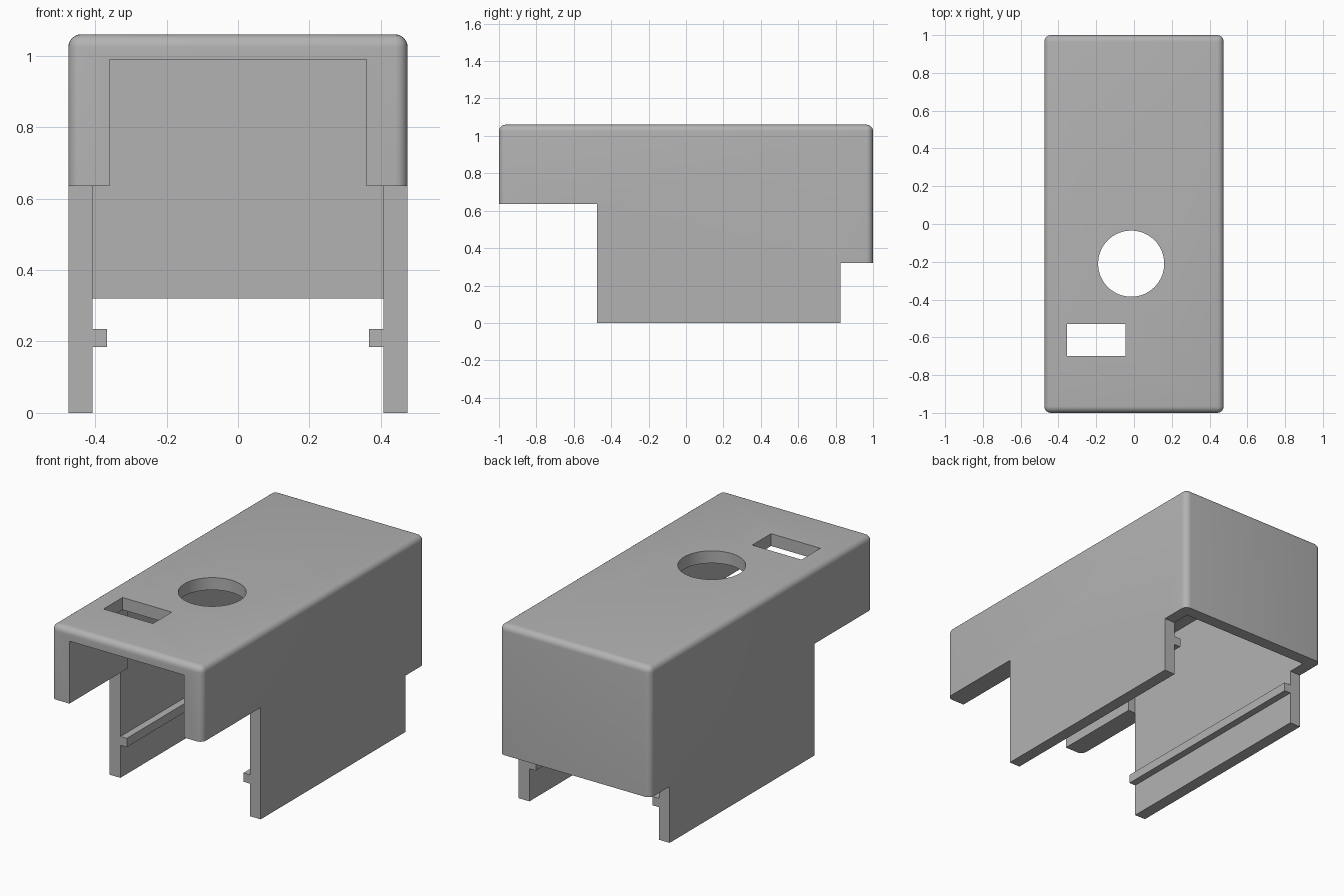
import bpy, bmesh, math

default = bpy.data.objects.get("Cube")
if default:
    bpy.data.objects.remove(default, do_unlink=True)

# Main dimensions
W, L, H = 0.475, 1.0, 1.06      # half width, half length, height
INNER = 0.407                   # half width of the cavity
CEILING = 0.99
OPEN = 0.36                     # half width of the front opening
NOTCH_Y, NOTCH_Z = -0.475, 0.635
BACK_Y, BACK_Z = 0.825, 0.32

grey = bpy.data.materials.new("plain_grey")
grey.use_nodes = True
colour = (0.45, 0.45, 0.45, 1)
grey.diffuse_color = colour
grey.node_tree.nodes["Principled BSDF"].inputs["Base Color"].default_value = colour


def box(name, x0, x1, y0, y1, z0, z1):
    mesh = bpy.data.meshes.new(name)
    bm = bmesh.new()
    bmesh.ops.create_cube(bm, size=1)
    for v in bm.verts:
        v.co = (x1 if v.co.x > 0 else x0,
                y1 if v.co.y > 0 else y0,
                z1 if v.co.z > 0 else z0)
    bm.to_mesh(mesh)
    bm.free()
    obj = bpy.data.objects.new(name, mesh)
    bpy.context.collection.objects.link(obj)
    mesh.materials.append(grey)
    return obj


def activate(obj):
    bpy.ops.object.select_all(action="DESELECT")
    obj.select_set(True)
    bpy.context.view_layer.objects.active = obj


def combine(target, tool, operation):
    mod = target.modifiers.new(operation.lower(), "BOOLEAN")
    mod.operation = operation
    mod.solver = "EXACT"
    mod.object = tool
    activate(target)
    bpy.ops.object.modifier_apply(modifier=mod.name)
    bpy.data.objects.remove(tool, do_unlink=True)


# Rounded outer block, with a flat sharp underside
cover = box("cover", -W, W, -L, L, 0, H)
bm = bmesh.new()
bm.from_mesh(cover.data)
edges = [e for e in bm.edges if max(v.co.z for v in e.verts) > H / 2]
bmesh.ops.bevel(bm, geom=edges, offset=0.035, offset_type="OFFSET",
                segments=6, profile=0.5, affect="EDGES")
bm.to_mesh(cover.data)
bm.free()

# Hollow: wide behind, narrower and open through the front
combine(cover, box("cavity", -INNER, INNER, NOTCH_Y, 0.93, -1, CEILING), "DIFFERENCE")
combine(cover, box("front_opening", -OPEN, OPEN, -2, NOTCH_Y + 0.1, -1, CEILING), "DIFFERENCE")

# Steps under both ends
combine(cover, box("front_step", -2, 2, -2, NOTCH_Y, -1, NOTCH_Z), "DIFFERENCE")
combine(cover, box("back_step", -2, 2, BACK_Y, 2, -1, BACK_Z), "DIFFERENCE")

# Slot and round hole in the top
combine(cover, box("slot", -0.355, -0.045, -0.70, -0.53, 0.9, 1.2), "DIFFERENCE")
bpy.ops.mesh.primitive_cylinder_add(vertices=64, radius=0.175, depth=0.4,
                                    location=(-0.015, -0.21, H))
combine(cover, bpy.context.object, "DIFFERENCE")

# Inner rails along both side walls
for side in (-1, 1):
    xs = sorted((side * 0.367, side * (INNER + 0.02)))
    combine(cover, box("rail", *xs, NOTCH_Y, BACK_Y, 0.185, 0.235), "UNION")

cover.data.materials.clear()
cover.data.materials.append(grey)
for face in cover.data.polygons:
    face.material_index = 0
activate(cover)
bpy.ops.object.shade_smooth_by_angle(angle=math.radians(30))
